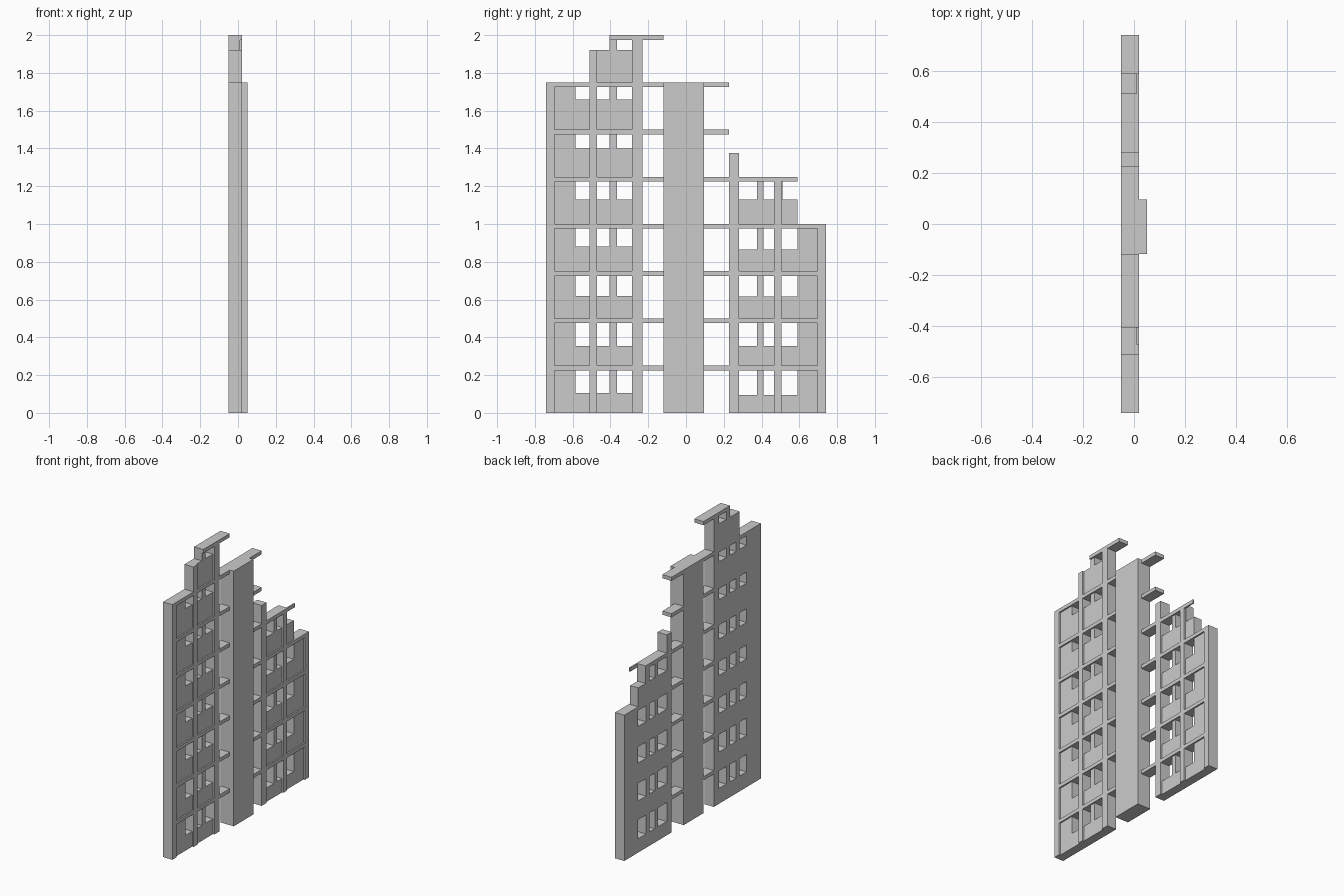
import bpy, bmesh

if "Cube" in bpy.data.objects:
    bpy.data.objects.remove(bpy.data.objects["Cube"])

BACK, WALL, FRONT = -0.05, 0.01, 0.02   # rear face, panel face, frame face
FLOOR, SLAB = 0.25, 0.025


def inside(p, box):
    return all(box[2 * i] < p[i] < box[2 * i + 1] for i in range(3))


def solid(name, boxes, holes=(), frame=()):
    """One closed shell: (boxes - holes) + frame, each (x0, x1, y0, y1, z0, z1)."""
    every = list(boxes) + list(holes) + list(frame)
    cuts = [sorted({round(b[2 * a + k], 4) for b in every for k in (0, 1)}) for a in range(3)]
    n = [len(c) - 1 for c in cuts]
    filled = set()
    for i in range(n[0]):
        for j in range(n[1]):
            for k in range(n[2]):
                p = [(cuts[a][c] + cuts[a][c + 1]) / 2 for a, c in enumerate((i, j, k))]
                body = any(inside(p, b) for b in boxes) and not any(inside(p, h) for h in holes)
                if body or any(inside(p, f) for f in frame):
                    filled.add((i, j, k))
    bm = bmesh.new()
    verts = {}

    def vert(key):
        if key not in verts:
            verts[key] = bm.verts.new([cuts[a][key[a]] for a in range(3)])
        return verts[key]

    for cell in sorted(filled):
        for a in range(3):
            for side in (0, 1):
                near = list(cell)
                near[a] += 1 if side else -1
                if tuple(near) in filled:
                    continue
                ring = []
                for u, v in ((0, 0), (1, 0), (1, 1), (0, 1)):
                    key = list(cell)
                    key[a] += side
                    key[(a + 1) % 3] += u
                    key[(a + 2) % 3] += v
                    ring.append(vert(tuple(key)))
                bm.faces.new(ring if side else ring[::-1])
    mesh = bpy.data.meshes.new(name)
    bm.to_mesh(mesh)
    bm.free()
    ob = bpy.data.objects.new(name, mesh)
    bpy.context.collection.objects.link(ob)
    return ob


def wall(y0, y1, z0, z1):
    return (BACK, WALL, y0, y1, z0, z1)


def rib(y0, y1, z0, z1):
    return (WALL, FRONT, y0, y1, z0, z1)


def full(y0, y1, z0, z1):
    return (BACK, FRONT, y0, y1, z0, z1)


def windows(spans, sills):
    return [wall(a, b, sill, (i + 1) * FLOOR - SLAB)
            for i, sill in enumerate(sills) for a, b in spans]


# Tall wing: stepped wall with windows, raised posts and floor bands
body = [wall(-0.74, -0.23, 0, 1.75), wall(-0.51, -0.23, 1.75, 1.92),
        wall(-0.405, -0.23, 1.92, 2.0)]
holes = windows([(-0.585, -0.51), (-0.47, -0.405), (-0.365, -0.285)],
                [0.105, 0.355, 0.62, 0.88, 1.13, 1.40, 1.66])
holes.append(wall(-0.365, -0.285, 1.92, 1.975))
frame = [rib(-0.74, -0.695, 0, 1.75), rib(-0.51, -0.47, 0, 1.92), rib(-0.285, -0.23, 0, 2.0)]
frame += [rib(-0.74, -0.23, i * FLOOR - SLAB, i * FLOOR) for i in range(1, 8)]
frame.append(full(-0.405, -0.118, 1.975, 2.0))
solid("tall_wing", body, holes, frame)

# Low wing: stepped wall, broken top corner, tall inner post
body = [wall(0.228, 0.74, 0, 1.0), wall(0.228, 0.59, 1.0, 1.13),
        wall(0.228, 0.51, 1.13, 1.25), wall(0.228, 0.28, 1.25, 1.375)]
sills = [0.095, 0.355, 0.615, 0.865, 1.13]
holes = windows([(0.28, 0.375), (0.41, 0.465)], sills) + windows([(0.505, 0.59)], sills[:4])
frame = [rib(0.228, 0.28, 0, 1.375), rib(0.465, 0.505, 0, 1.25), rib(0.695, 0.74, 0, 1.0)]
frame += [rib(0.228, 0.74, i * FLOOR - SLAB, i * FLOOR) for i in range(1, 5)]
frame.append(rib(0.228, 0.59, 1.225, 1.25))
solid("low_wing", body, holes, frame)

# Central core
solid("core", [(BACK, 0.05, -0.118, 0.096, 0, 1.75)])

# Floor slabs bridging the core to both wings
for i in range(1, 8):
    z = i * FLOOR
    solid(f"bridge_slab_tall_side_{i}", [full(-0.23, -0.118, z - SLAB, z)])
    solid(f"bridge_slab_low_side_{i}", [full(0.096, 0.228, z - SLAB, z)])
